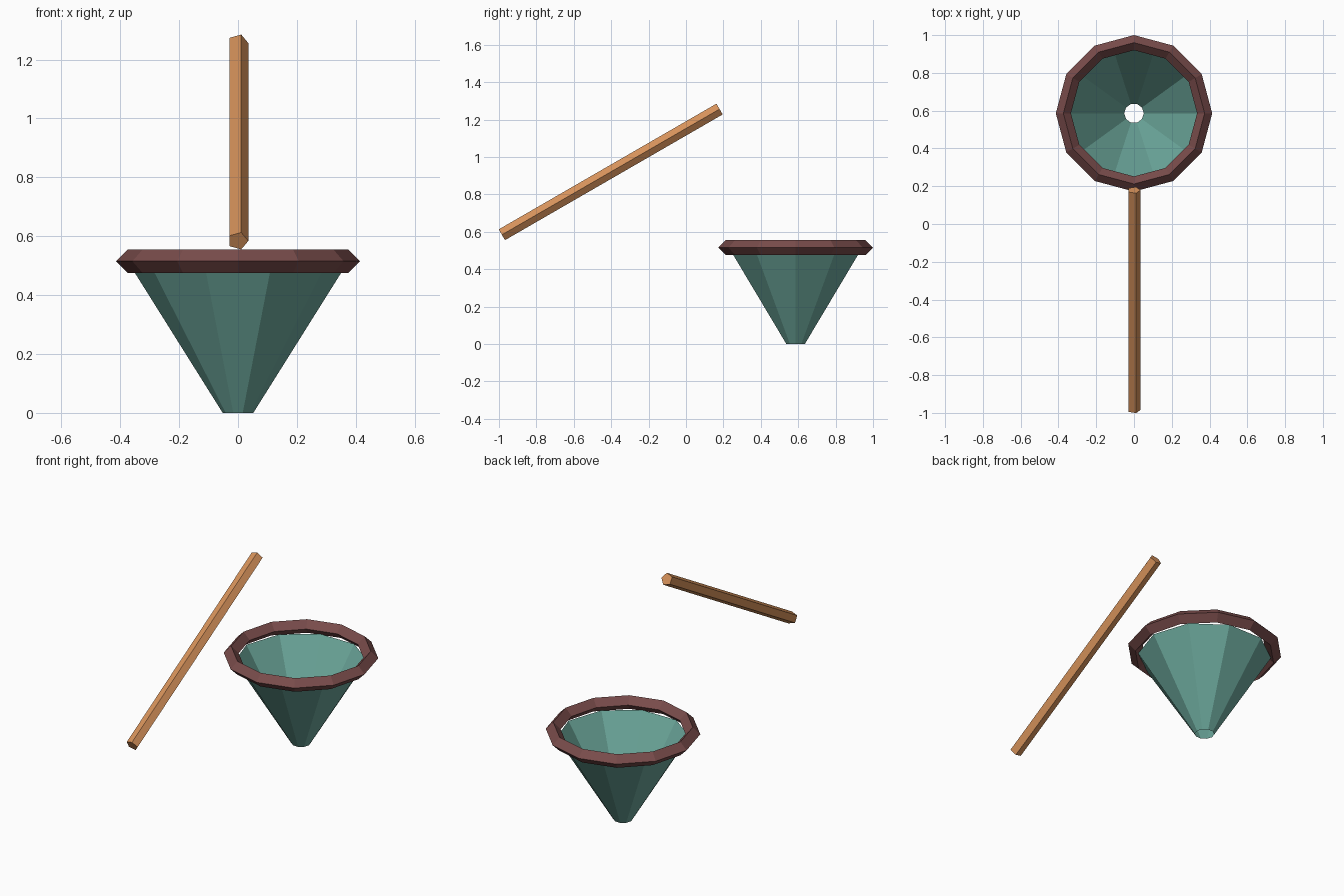
import bpy
from math import radians
from mathutils import Matrix

default = bpy.data.objects.get("Cube")
if default:
    bpy.data.objects.remove(default, do_unlink=True)


def material(name, rgb):
    mat = bpy.data.materials.new(name)
    mat.use_nodes = True
    color = (*rgb, 1.0)
    mat.diffuse_color = color
    mat.node_tree.nodes["Principled BSDF"].inputs["Base Color"].default_value = color
    return mat


def finish(name, mat, location, tilt=0, spin=0):
    """Name the new part, spin it about its own axis, then tilt and place it."""
    obj = bpy.context.object
    obj.name = obj.data.name = name
    obj.data.materials.append(mat)
    obj.matrix_world = (Matrix.Translation(location)
                        @ Matrix.Rotation(radians(tilt), 4, "X")
                        @ Matrix.Rotation(radians(spin), 4, "Z"))
    return obj


teal = material("teal mesh", (0.15, 0.39, 0.33))
maroon = material("maroon rim", (0.19, 0.072, 0.07))
wood = material("orange wood", (0.68, 0.29, 0.105))

net_y = 0.586
net_height = 0.483

# Open ten-sided funnel, without a floor or lid
bpy.ops.mesh.primitive_cone_add(vertices=10, radius1=0.052, radius2=0.355,
                                depth=net_height, end_fill_type="NOTHING")
finish("funnel", teal, (0, net_y, net_height / 2), spin=90)

# Rim with a diamond cross-section
bpy.ops.mesh.primitive_torus_add(major_segments=12, minor_segments=4,
                                 major_radius=0.374, minor_radius=0.04)
finish("rim", maroon, (0, net_y, 0.515))

# Five-sided stick, rising toward the back
bpy.ops.mesh.primitive_cylinder_add(vertices=5, radius=0.035, depth=1.344)
finish("stick", wood, (0, -0.4025, 0.92), tilt=-60, spin=-90)
